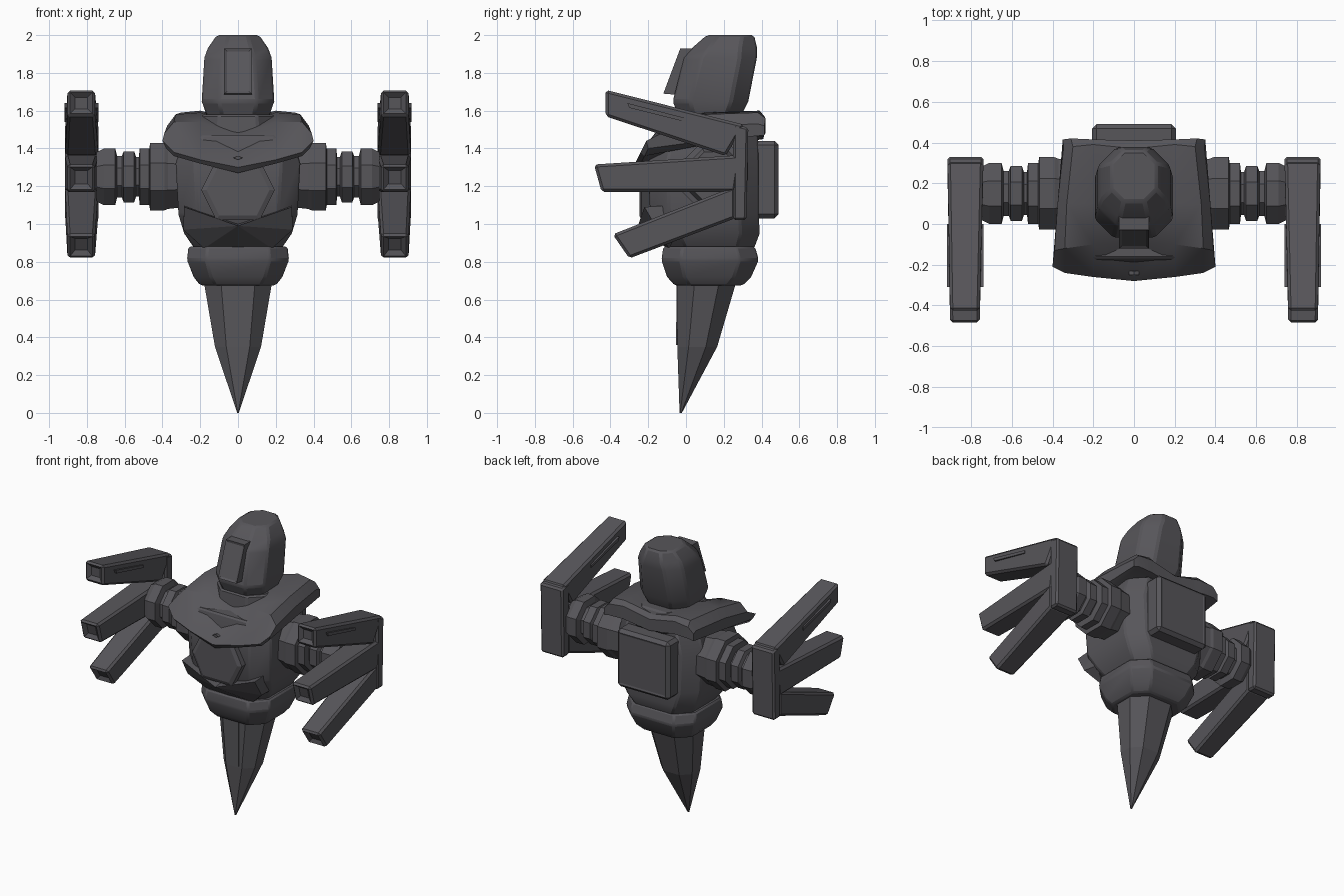
import bpy, bmesh, math
from mathutils import Vector

cube = bpy.data.objects.get("Cube")
if cube:
    bpy.data.objects.remove(cube)

metal = bpy.data.materials.new("dark_metal")
metal.use_nodes = True
colour = (0.095, 0.092, 0.102, 1)
metal.diffuse_color = colour
metal.node_tree.nodes["Principled BSDF"].inputs["Base Color"].default_value = colour


def finish(name, bm, mirror=False, bevel=0, smooth=False):
    bmesh.ops.recalc_face_normals(bm, faces=bm.faces)
    mesh = bpy.data.meshes.new(name)
    bm.to_mesh(mesh)
    bm.free()
    mesh.materials.append(metal)
    ob = bpy.data.objects.new(name, mesh)
    bpy.context.collection.objects.link(ob)
    if mirror:
        ob.modifiers.new("mirror", "MIRROR")
    if bevel:
        mod = ob.modifiers.new("bevel", "BEVEL")
        mod.width, mod.segments, mod.limit_method = bevel, 1, "ANGLE"
        mod.angle_limit = math.radians(25)
    if smooth:
        bpy.ops.object.select_all(action="DESELECT")
        ob.select_set(True)
        bpy.context.view_layer.objects.active = ob
        bpy.ops.object.shade_smooth_by_angle(angle=math.radians(28))
    return ob


def stack(rings):
    """Skin a list of equal-sized point loops and cap both ends."""
    bm = bmesh.new()
    loops = [[bm.verts.new(p) for p in ring] for ring in rings]
    n = len(loops[0])
    for a, b in zip(loops, loops[1:]):
        for i in range(n):
            j = (i + 1) % n
            bm.faces.new((a[i], a[j], b[j], b[i]))
    bm.faces.new(loops[0])
    bm.faces.new(loops[-1])
    return bm


def ring(hw, y0, y1, z, c):
    """Horizontal rectangle with chamfered corners."""
    half = [(hw - c, y0), (hw, y0 + c), (hw, y1 - c), (hw - c, y1)]
    return [(x, y, z) for x, y in half] + [(-x, y, z) for x, y in reversed(half)]


def hull(points, bevel=0):
    bm = bmesh.new()
    for p in points:
        bm.verts.new(p)
    bmesh.ops.convex_hull(bm, input=bm.verts)
    bmesh.ops.dissolve_limit(bm, angle_limit=math.radians(4), verts=bm.verts, edges=bm.edges)
    if bevel:
        bmesh.ops.bevel(bm, geom=bm.edges[:], offset=bevel, segments=1, affect="EDGES")
    return bm


def inset(bm, direction, width, depth):
    """Inset the largest face that looks along a direction."""
    bmesh.ops.recalc_face_normals(bm, faces=bm.faces)
    d = Vector(direction)
    face = max(bm.faces, key=lambda f: max(f.normal.dot(d), 0) ** 3 * f.calc_area())
    bmesh.ops.inset_region(bm, faces=[face], thickness=width, depth=0, use_even_offset=True)
    bmesh.ops.translate(bm, verts=face.verts, vec=face.normal * depth)


def slab(yz, x0, x1):
    return [(x, y, z) for x in (x0, x1) for y, z in yz]


# Head
finish("head", stack([
    ring(0.165, -0.04, 0.29, 1.57, 0.08),
    ring(0.192, -0.07, 0.33, 1.65, 0.09),
    ring(0.178, -0.01, 0.375, 1.88, 0.09),
    ring(0.16, 0.03, 0.377, 1.93, 0.09),
    ring(0.112, 0.11, 0.36, 2.0, 0.06)]), bevel=0.012, smooth=True)

# Visor with a sunken front panel
bm = hull(slab([(-0.12, 1.69), (-0.03, 1.93), (0.06, 1.93), (0.0, 1.68)], -0.073, 0.073))
inset(bm, (0, -1, 0.3), 0.014, -0.008)
finish("visor", bm)

# Neck
finish("neck", stack([ring(0.2, -0.06, 0.41, 1.45, 0.09),
                      ring(0.19, -0.05, 0.36, 1.58, 0.09)]), bevel=0.01)

# Collar plate, one half swept outward from the centre
collar = [
    [(0, -0.26, 1.27), (0, -0.28, 1.3), (0, -0.09, 1.47), (0, 0.1, 1.55),
     (0, 0.37, 1.55), (0, 0.41, 1.53), (0, 0.41, 1.45), (0, 0.1, 1.4)],
    [(0.2, -0.24, 1.32), (0.2, -0.26, 1.34), (0.2, -0.1, 1.54), (0.2, 0.1, 1.59),
     (0.2, 0.39, 1.6), (0.2, 0.415, 1.57), (0.2, 0.415, 1.48), (0.2, 0.1, 1.42)],
    [(0.34, -0.22, 1.36), (0.34, -0.24, 1.38), (0.34, -0.12, 1.54), (0.33, 0.1, 1.58),
     (0.3, 0.38, 1.59), (0.31, 0.42, 1.56), (0.31, 0.42, 1.48), (0.33, 0.1, 1.42)],
    [(0.38, -0.2, 1.4), (0.4, -0.21, 1.44), (0.39, -0.13, 1.48), (0.375, 0.1, 1.52),
     (0.345, 0.38, 1.53), (0.35, 0.415, 1.52), (0.35, 0.415, 1.47), (0.37, 0.1, 1.44)]]
bm = stack(collar)
bmesh.ops.delete(bm, geom=[f for f in bm.faces if all(v.co.x == 0 for v in f.verts)],
                 context="FACES_ONLY")
finish("collar", bm, mirror=True, smooth=True)

# Small stud at the front of the collar
finish("collar_stud", hull([(x, y, 1.35 + z) for y in (-0.23, -0.25)
                            for x, z in ((0.025, 0), (-0.025, 0), (0, 0.01), (0, -0.01))]))

# Torso
finish("torso", stack([
    ring(0.23, -0.09, 0.36, 0.87, 0.09),
    ring(0.285, -0.14, 0.39, 0.95, 0.1),
    ring(0.315, -0.19, 0.385, 1.05, 0.1),
    ring(0.33, -0.2, 0.385, 1.32, 0.1),
    ring(0.29, -0.17, 0.38, 1.47, 0.1)]), bevel=0.01, smooth=True)

# Hexagonal chest plate
hexagon = [(0.115, 1.02), (0.195, 1.18), (0.12, 1.33)]
hexagon += [(-x, z) for x, z in reversed(hexagon)]
bm = stack([[(x, -0.16, z) for x, z in hexagon], [(x, -0.235, z) for x, z in hexagon]])
inset(bm, (0, -1, 0), 0.025, 0.012)
finish("chest_plate", bm)

# Pointed belly guard
finish("belly_guard", hull([
    (0.285, -0.22, 1.09), (0, -0.255, 0.99), (0.285, -0.06, 1.1), (0, -0.06, 1.01),
    (0.29, -0.15, 0.97), (0.18, -0.09, 0.87), (0, -0.1, 0.87), (0.28, -0.04, 0.96)]),
    mirror=True)

# Back pack
bm = hull(slab([(y, z) for y in (0.34, 0.49) for z in (1.03, 1.44)], -0.205, 0.205), 0.022)
inset(bm, (0, 1, 0), 0.012, -0.004)
finish("back_pack", bm)

# Pelvis
finish("pelvis", stack([
    ring(0.2, -0.06, 0.3, 0.675, 0.08),
    ring(0.235, -0.1, 0.345, 0.72, 0.09),
    ring(0.27, -0.13, 0.385, 0.81, 0.1),
    ring(0.262, -0.12, 0.365, 0.88, 0.1)]), bevel=0.01, smooth=True)

# Tapering spike with a raised front panel
finish("spike", stack([
    ring(0.004, -0.034, -0.022, 0, 0.003),
    ring(0.122, -0.046, 0.165, 0.35, 0.06),
    ring(0.18, -0.045, 0.265, 0.69, 0.09)]))
finish("spike_panel", hull(slab([(-0.052, 0.36), (-0.051, 0.68), (-0.03, 0.68), (-0.03, 0.36)],
                                -0.04, 0.04)))

# Stepped octagonal arm, mirrored to the other side
steps = [(0.28, 0.16), (0.37, 0.17), (0.39, 0.178), (0.465, 0.178), (0.47, 0.15),
         (0.52, 0.15), (0.525, 0.105), (0.54, 0.105), (0.55, 0.135), (0.605, 0.135),
         (0.615, 0.11), (0.64, 0.11), (0.65, 0.15), (0.71, 0.15), (0.75, 0.13)]
corners = [math.radians(22.5 + 45 * k) for k in range(8)]
grow = 1 / math.cos(math.pi / 8)
finish("arm", stack([[(x, 0.15 + r * grow * math.cos(a), 1.25 + r * grow * math.sin(a))
                      for a in corners] for x, r in steps]), mirror=True)

# Palm plate behind the fingers
finish("palm", hull(slab([(0.25, 1.02), (0.32, 1.02), (0.33, 1.51), (0.25, 1.53)],
                         0.738, 0.915), 0.012), mirror=True)

# Fingers: each side profile runs tip top, tip bottom, base bottom, base top
fingers = {
    "upper_finger": [(-0.425, 1.71), (-0.425, 1.57), (0.21, 1.36), (0.31, 1.525)],
    "middle_finger": [(-0.487, 1.315), (-0.447, 1.17), (0.26, 1.17), (0.29, 1.365)],
    "lower_finger": [(-0.388, 0.945), (-0.3, 0.818), (0.26, 1.03), (0.26, 1.2)]}
for name, (t1, t0, b0, b1) in fingers.items():
    bm = hull(slab((t1, t0), 0.757, 0.903) + slab((b0, b1), 0.74, 0.915), 0.014)
    inset(bm, (0, -1, 0), 0.025, -0.02)
    finish(name, bm, mirror=True)

# Thin rails along the sides of the upper finger
finish("finger_rail", hull(slab([(-0.31, 1.64), (-0.3, 1.615), (0.0, 1.54), (0.0, 1.56)],
                                0.738, 0.918)), mirror=True)
